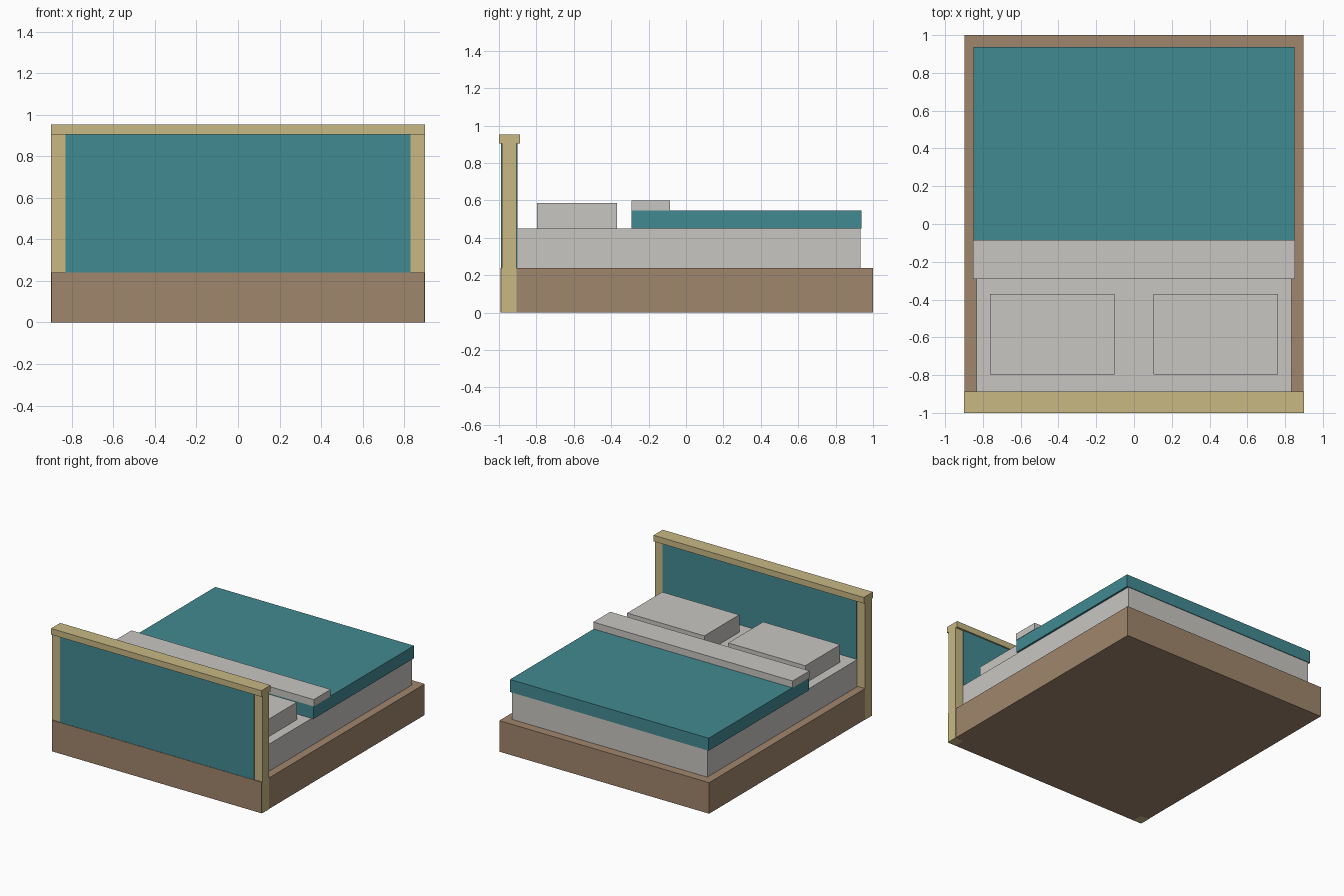
import bpy

cube = bpy.data.objects.get("Cube")
if cube:
    bpy.data.objects.remove(cube, do_unlink=True)


def make_material(name, r, g, b):
    """Flat material from an sRGB colour given in 0-255."""
    linear = [((c / 255 + 0.055) / 1.055) ** 2.4 for c in (r, g, b)]
    mat = bpy.data.materials.new(name)
    mat.use_nodes = True
    mat.diffuse_color = (*linear, 1)
    bsdf = next(n for n in mat.node_tree.nodes if n.type == 'BSDF_PRINCIPLED')
    bsdf.inputs["Base Color"].default_value = (*linear, 1)
    return mat


def box(name, x, y, z, mat):
    """Box spanning the given (min, max) range on each axis."""
    bpy.ops.mesh.primitive_cube_add(size=1)
    obj = bpy.context.object
    obj.name = obj.data.name = name
    obj.location = [(a + b) / 2 for a, b in (x, y, z)]
    obj.scale = [b - a for a, b in (x, y, z)]
    bpy.ops.object.transform_apply(location=True, rotation=False, scale=True)
    obj.data.materials.append(mat)
    return obj


brown = make_material("brown wood", 160, 134, 109)
pale = make_material("pale wood", 200, 184, 132)
teal = make_material("teal fabric", 66, 138, 146)
linen = make_material("light grey linen", 200, 198, 194)

# Bed base
box("bed_base", (-0.898, 0.898), (-0.993, 1), (0, 0.24), brown)

# Headboard: panel, posts and top rail
box("headboard_panel", (-0.83, 0.83), (-0.99, -0.9), (0.24, 0.905), teal)
for side, s in (("left", 1), ("right", -1)):
    x = sorted((s * 0.828, s * 0.9))
    box(side + "_headboard_post", x, (-0.985, -0.905), (-0.0005, 0.905), pale)
box("headboard_top_rail", (-0.9, 0.9), (-1, -0.888), (0.905, 0.952), pale)

# Mattress and bedding
box("mattress", (-0.835, 0.835), (-0.9, 0.932), (0.24, 0.45), linen)
box("blanket", (-0.85, 0.85), (-0.292, 0.937), (0.45, 0.547), teal)
box("folded_sheet", (-0.853, 0.853), (-0.292, -0.085), (0.547, 0.6), linen)
for side, s in (("left", 1), ("right", -1)):
    x = sorted((s * 0.102, s * 0.762))
    box(side + "_pillow", x, (-0.797, -0.37), (0.45, 0.585), linen)
